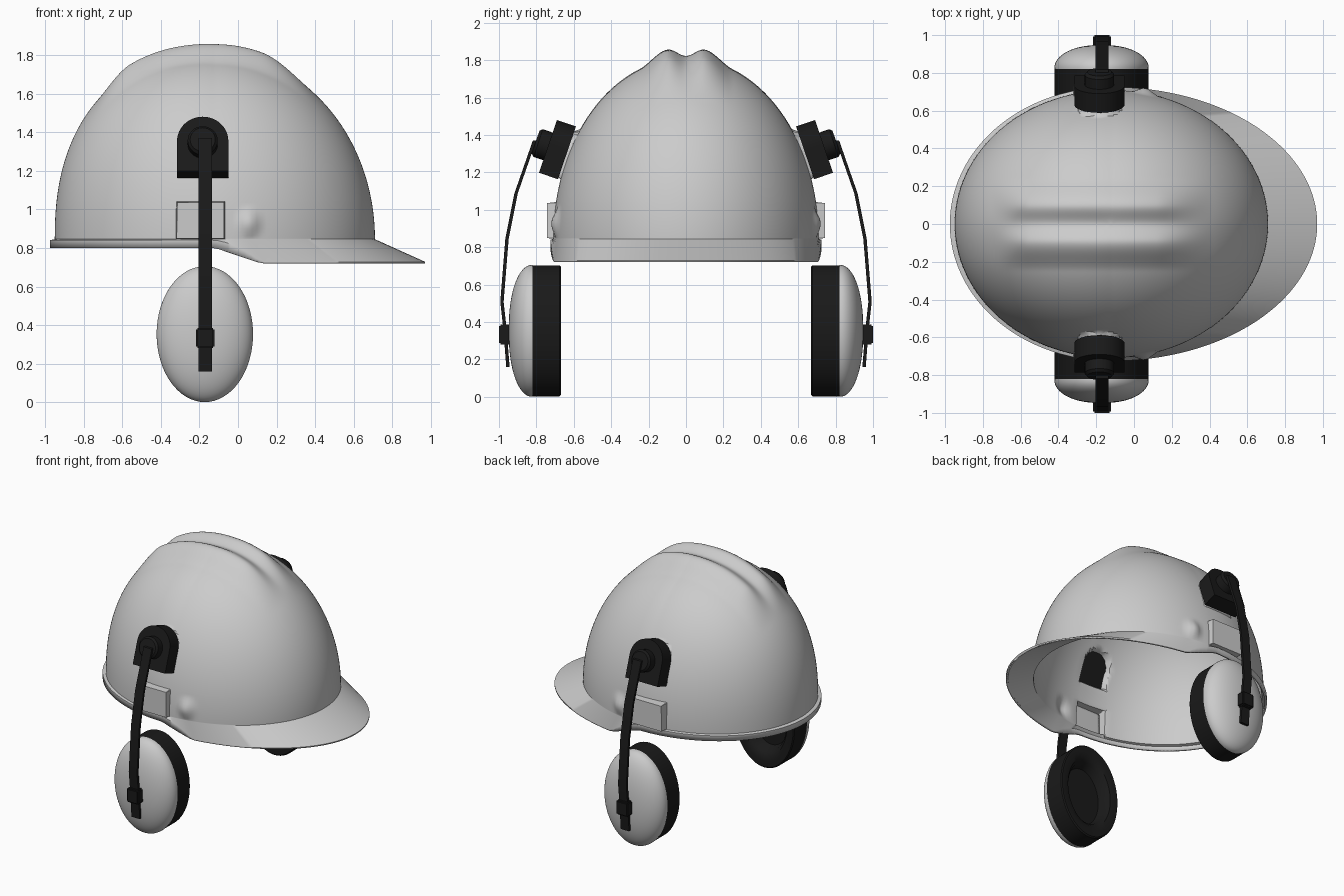
import bpy, bmesh
from math import sin, cos, acos, pi, tau, hypot
from mathutils import Vector

if "Cube" in bpy.data.objects:
    bpy.data.objects.remove(bpy.data.objects["Cube"])

black = bpy.data.materials.new("black_plastic")
black.diffuse_color = (0.01, 0.01, 0.01, 1)
black.use_nodes = True
black.node_tree.nodes["Principled BSDF"].inputs["Base Color"].default_value = black.diffuse_color


def clamp(t):
    return max(0.0, min(1.0, t))


def smooth(t):
    t = clamp(t)
    return t * t * (3 - 2 * t)


def finish(name, bm, mat=None, mirror=True, angle=0.6):
    me = bpy.data.meshes.new(name)
    bm.to_mesh(me)
    bm.free()
    ob = bpy.data.objects.new(name, me)
    bpy.context.collection.objects.link(ob)
    if mat:
        me.materials.append(mat)
    bpy.ops.object.select_all(action='DESELECT')
    ob.select_set(True)
    bpy.context.view_layer.objects.active = ob
    bpy.ops.object.shade_smooth_by_angle(angle=angle)
    if mirror:
        m = ob.modifiers.new("Mirror", 'MIRROR')
        m.use_axis = (False, True, False)
    return ob


def loft(rings, caps=True):
    """Skin a list of closed rings with quads."""
    bm = bmesh.new()
    rows = [[bm.verts.new(p) for p in r] for r in rings]
    n = len(rows[0])
    for a, b in zip(rows, rows[1:]):
        for j in range(n):
            k = (j + 1) % n
            bm.faces.new((a[j], a[k], b[k], b[j]))
    if caps:
        bm.faces.new(rows[0])
        bm.faces.new(rows[-1])
        bmesh.ops.recalc_face_normals(bm, faces=bm.faces)
    else:
        bmesh.ops.remove_doubles(bm, verts=bm.verts, dist=1e-5)
    return bm


# Tilted frame of the ear-muff mount on the +y side
O = Vector((-0.183, 0.738, 1.339))
V = Vector((0, -0.322, 0.947))
N = Vector((0, 0.947, 0.322))

# Helmet shell: brim rings, then elliptical dome with ridges and side pockets
CX, Z0, H = -0.12, 0.845, 0.965
SLOT = [acos((x - CX) / 0.83) for x in (-0.07, -0.32)]


def brim_point(th, upper):
    c = cos(th)
    x = CX + (1.09 if c > 0 else 0.855) * c
    f = clamp((x + 0.12) / 0.24)
    low = 0.80 - 0.08 * f
    z = (0.84 * (1 - f) + (low + 0.008) * f) if upper else low
    return Vector((x, 0.725 * sin(th), z))


def dome_point(th, s):
    c = cos(th)
    n = 2 + 0.3 * max(0, -c)
    r = max(0, 1 - s ** n) ** (1 / n)
    p = Vector((CX + 0.83 * c * r, 0.71 * sin(th) * r, Z0 + H * s))
    side = 1 if p.y >= 0 else -1
    a = abs(p.y)
    # twin crown ridges
    if a < 0.1:
        bump = 0.012 + 0.043 * smooth(a / 0.1)
    else:
        bump = 0.055 * (1 - smooth((a - 0.1) / 0.15))
    p.z += bump * smooth((p.x + 0.76) / 0.2) * smooth((0.42 - p.x) / 0.3)
    if a > 0.4:
        # flat-faced slot pocket
        if SLOT[0] < abs(th) < SLOT[1] and 0.003 < s < (1.038 - Z0) / H:
            p.y = side * 0.742
        # rounded swelling in front of it
        d = hypot((p.x - 0.06) / 0.075, (p.z - 0.93) / 0.1)
        p.y += side * 0.03 * (1 - smooth(d)) * smooth(s / 0.02)
        # arched pocket behind the mount
        q = Vector((p.x, abs(p.y), p.z)) - O
        v = q.dot(V)
        edge = 0.118 - hypot(q.x, max(0, v - 0.016))
        k = smooth(min(edge, v + 0.14) / 0.014)
        p += Vector((0, side * N.y, N.z)) * 0.045 * k
    return p


angles = [-pi + tau * (i + 0.5) / 200 for i in range(200)]
angles += [sg * (t + d) for sg in (1, -1) for t in SLOT for d in (0.003, -0.003)]
angles.sort()
heights = sorted([sin(pi / 2 * i / 84) for i in range(85)]
                 + [0.004] + [(z - Z0) / H for z in (1.036, 1.041)])
rings = [[brim_point(t, False) for t in angles], [brim_point(t, True) for t in angles]]
rings += [[dome_point(t, s) for t in angles] for s in heights]
shell = finish("helmet_shell", loft(rings, caps=False), mirror=False)
sol = shell.modifiers.new("Thickness", 'SOLIDIFY')
sol.thickness = 0.015
sol.offset = -1

# Arched mount plate and round pivot knob
arch = [(-0.133, -0.149), (0.133, -0.149)]
arch += [(0.133 * cos(pi * i / 24), 0.016 + 0.133 * sin(pi * i / 24)) for i in range(25)]
finish("mount_plate", loft([[O + Vector((u, 0, 0)) + V * v + N * d for u, v in arch]
                            for d in (-0.107, 0)]), black)
finish("pivot_knob", loft([[O + Vector((r * cos(tau * i / 32), 0, 0))
                            + V * (r * sin(tau * i / 32)) + N * d for i in range(32)]
                           for r, d in ((0.078, -0.02), (0.078, 0.055), (0.065, 0.07))]), black)

# Thin strap arm
path = [(0.81, 1.37), (0.909, 1.086), (0.957, 0.845), (0.984, 0.508), (0.968, 0.364), (0.952, 0.16)]
AX = -0.17
finish("strap_arm", loft([[(AX - 0.034, y - 0.009, z), (AX + 0.034, y - 0.009, z),
                           (AX + 0.034, y + 0.009, z), (AX - 0.034, y + 0.009, z)]
                          for y, z in path]), black)

# Clip block where the arm meets the cup
bm = bmesh.new()
bmesh.ops.create_cube(bm, size=1)
for v in bm.verts:
    v.co = (AX + v.co.x * 0.096, 0.968 + v.co.y * 0.064, 0.333 + v.co.z * 0.105)
bmesh.ops.bevel(bm, geom=bm.edges[:], offset=0.008, segments=2, affect='EDGES')
finish("arm_clip", bm, black)


# Ear cup: black hollow cushion and grey rounded cover
def oval(k, y):
    return [(-0.172 + 0.25 * k * cos(tau * i / 64), y, 0.353 + 0.352 * k * sin(tau * i / 64))
            for i in range(64)]


cushion = [(0.6, 0.76), (0.66, 0.70), (0.74, 0.675), (0.85, 0.668), (0.97, 0.668),
           (0.995, 0.676), (0.995, 0.823)]
finish("ear_cushion", loft([oval(k, y) for k, y in cushion]), black)
cover = [(1.0, 0.82), (1.0, 0.826)]
cover += [(cos(pi / 2 * i / 16) ** 0.9, 0.826 + 0.122 * sin(pi / 2 * i / 16)) for i in range(1, 16)]
cover.append((0.02, 0.948))
finish("ear_cup_cover", loft([oval(k, y) for k, y in cover]))
